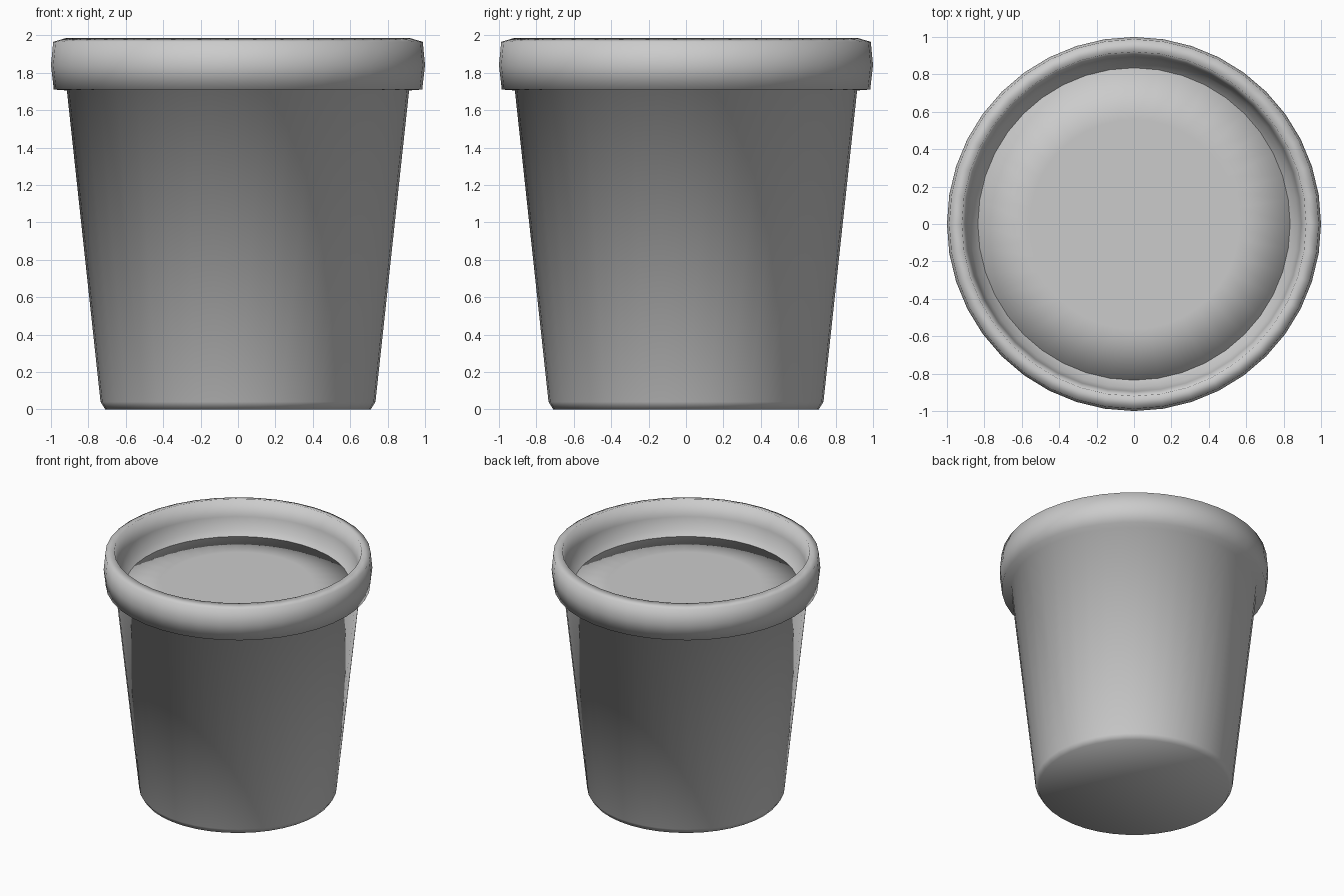
import bpy, bmesh, math

if "Cube" in bpy.data.objects:
    bpy.data.objects.remove(bpy.data.objects["Cube"])

SIDES = 40

def lathe(name, profile):
    """Revolve (radius, height) points around z; radius 0 becomes a pole."""
    bm = bmesh.new()
    rings = []
    for r, z in profile:
        if r == 0:
            rings.append([bm.verts.new((0, 0, z))] * SIDES)
        else:
            rings.append([bm.verts.new((r * math.cos(2 * math.pi * i / SIDES),
                                        r * math.sin(2 * math.pi * i / SIDES), z))
                          for i in range(SIDES)])
    for a, b in zip(rings, rings[1:]):
        for i in range(SIDES):
            j = (i + 1) % SIDES
            f = bm.faces.new(list(dict.fromkeys((a[i], a[j], b[j], b[i]))))
            f.smooth = True          # smooth all over, no sharp edges
    bmesh.ops.recalc_face_normals(bm, faces=bm.faces[:])
    mesh = bpy.data.meshes.new(name)
    bm.to_mesh(mesh)
    bm.free()
    obj = bpy.data.objects.new(name, mesh)
    bpy.context.collection.objects.link(obj)
    return obj

# Tapered pot with a thick rolled rim, closed at the base
lathe("pot", [
    (0, 0), (0.71, 0), (0.735, 0.04), (0.915, 1.705),      # base and wall
    (0.985, 1.71), (1.0, 1.84), (0.988, 1.965),            # outer rim
    (0.92, 1.985), (0.895, 1.85), (0.875, 1.755),          # inside of rim
    (0.83, 1.71),                                          # ledge meeting the soil
])

# Soil slab filling the pot level with the ledge
lathe("soil", [(0.82, 1.62), (0.84, 1.715), (0.56, 1.715), (0, 1.715)])
